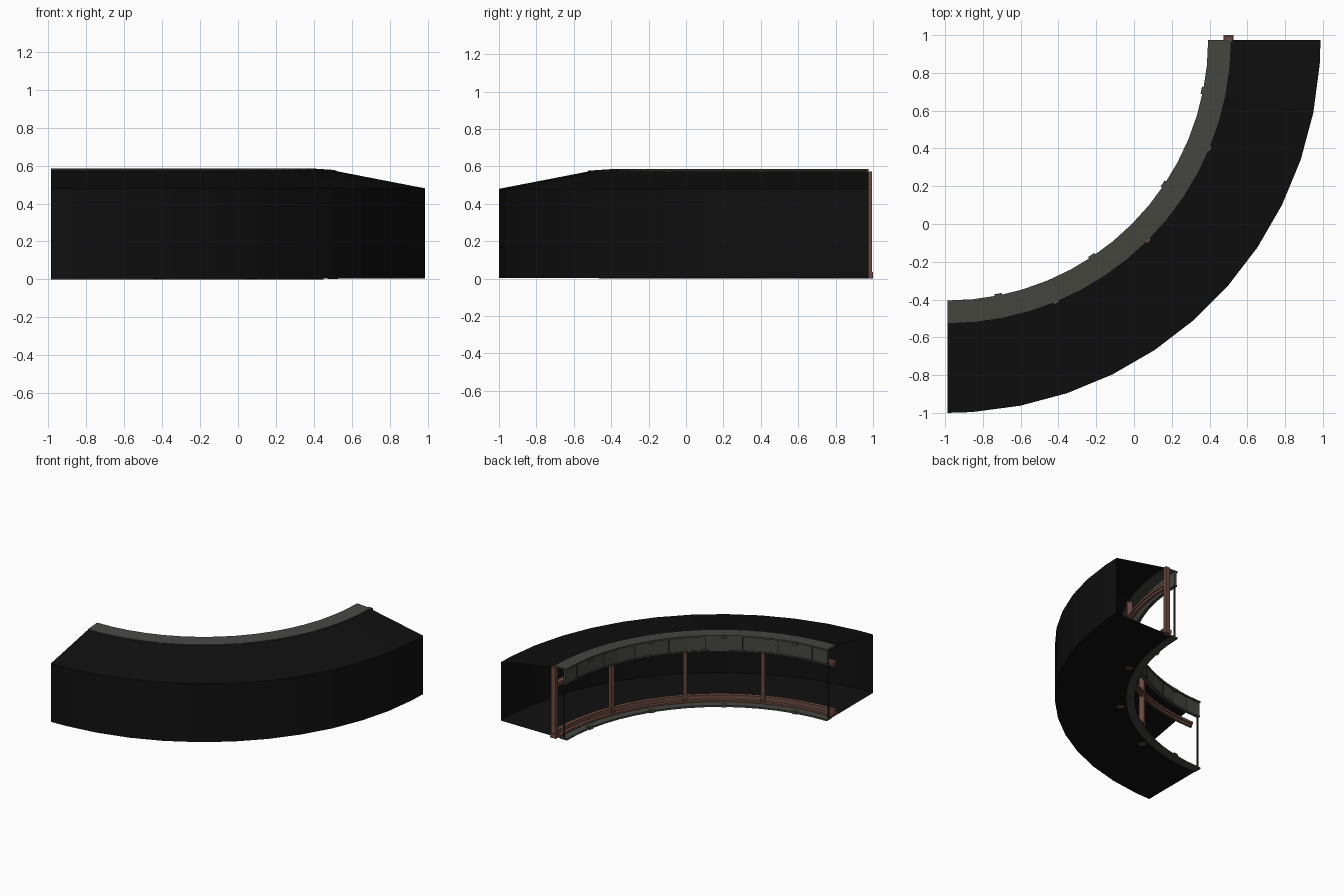
import bpy, bmesh, math

if "Cube" in bpy.data.objects:
    bpy.data.objects.remove(bpy.data.objects["Cube"])

CX, CY = -0.9875, 0.975          # centre of the quarter-ring


def material(name, col):
    m = bpy.data.materials.new(name)
    m.diffuse_color = (*col, 1)
    m.use_nodes = True
    m.node_tree.nodes["Principled BSDF"].inputs["Base Color"].default_value = m.diffuse_color
    return m


BLACK = material("matte black", (0.005, 0.005, 0.005))
GREY = material("olive grey", (0.062, 0.063, 0.053))
DARK = material("dark seam grey", (0.02, 0.021, 0.018))
BROWN = material("red brown", (0.15, 0.07, 0.055))


def pos(deg, r, z):
    a = math.radians(deg)
    return (CX + r * math.cos(a), CY - r * math.sin(a), z)


def sweep(name, profile, mat, angles, closed=True):
    """Sweep an (r, z) profile round the ring."""
    bm = bmesh.new()
    rings = [[bm.verts.new(pos(a, r, z)) for r, z in profile] for a in angles]
    n = len(profile)
    for p, q in zip(rings, rings[1:]):
        for i in range(n if closed else n - 1):
            j = (i + 1) % n
            bm.faces.new((p[i], p[j], q[j], q[i]))
    if closed:
        bm.faces.new(rings[0])
        bm.faces.new(rings[-1])
    bmesh.ops.recalc_face_normals(bm, faces=bm.faces)
    me = bpy.data.meshes.new(name)
    bm.to_mesh(me)
    bm.free()
    me.materials.append(mat)
    ob = bpy.data.objects.new(name, me)
    bpy.context.collection.objects.link(ob)
    return ob


def rect(r0, r1, z0, z1):
    return [(r0, z0), (r1, z0), (r1, z1), (r0, z1)]


def block(name, deg, r0, r1, z0, z1, width, mat, shift=0):
    """Small box on the ring; width and shift are tangential."""
    ob = sweep(name, rect(r0, r1, z0, z1), mat,
               [deg + math.degrees((shift + s * width / 2) / ((r0 + r1) / 2)) for s in (-1, 1)])
    return ob


OUTER = [0] + [3.75 + 7.5 * k for k in range(12)] + [90]
INNER = [0] + [5.625 + 5.625 * k for k in range(15)] + [90]

# Thin black shell: floor, outer wall and sloping roof, open at both ends
sweep("shell", [(1.40, 0.004), (1.975, 0.004), (1.975, 0.48), (1.49, 0.574)],
      BLACK, OUTER, closed=False)

# Grey top strip, hanging fascia and floor trim
sweep("top_strip", [(1.38, 0.572), (1.50, 0.566), (1.50, 0.577), (1.38, 0.585)], GREY, INNER)
sweep("fascia", rect(1.39, 1.41, 0.455, 0.573), GREY, INNER)
sweep("fascia_lip", rect(1.384, 1.41, 0.452, 0.462), GREY, INNER)
sweep("floor_trim", rect(1.38, 1.44, 0.0, 0.014), GREY, INNER)

# Seams between fascia panels
for k in range(8):
    block(f"fascia_seam_{k}", 5.625 + 11.25 * k, 1.386, 1.40, 0.462, 0.572, 0.007, DARK)

# Brown rails
sweep("top_rail", rect(1.465, 1.505, 0.425, 0.445), BROWN, INNER)
sweep("top_rail_lower", rect(1.475, 1.495, 0.405, 0.425), BROWN, INNER)
sweep("bottom_rail", rect(1.45, 1.53, 0.005, 0.022), BROWN, INNER)
sweep("bottom_rail_upper", rect(1.475, 1.505, 0.022, 0.055), BROWN, INNER)

# Brown posts with feet; the first stands on the open end
for k in range(4):
    a = 22.5 * k
    s = -0.004 if k == 0 else 0
    block(f"post_{k}", a, 1.468, 1.508, 0.003, 0.574, 0.028, BROWN, s)
    block(f"post_foot_{k}", a, 1.462, 1.514, 0.001, 0.035, 0.04, BROWN, -0.005 if k == 0 else 0)

# Small clips on the inner edge, top and bottom
for k in range(4):
    a = 11.25 + 22.5 * k
    block(f"top_clip_{k}", a, 1.37, 1.40, 0.560, 0.580, 0.04, GREY)
    block(f"bottom_clip_{k}", a, 1.37, 1.40, 0.0, 0.02, 0.04, GREY)

# Thin uprights at both open ends
for i, a in enumerate((0.2, 89.8)):
    block(f"end_upright_{i}", a, 1.402, 1.412, 0.01, 0.46, 0.008, DARK)
